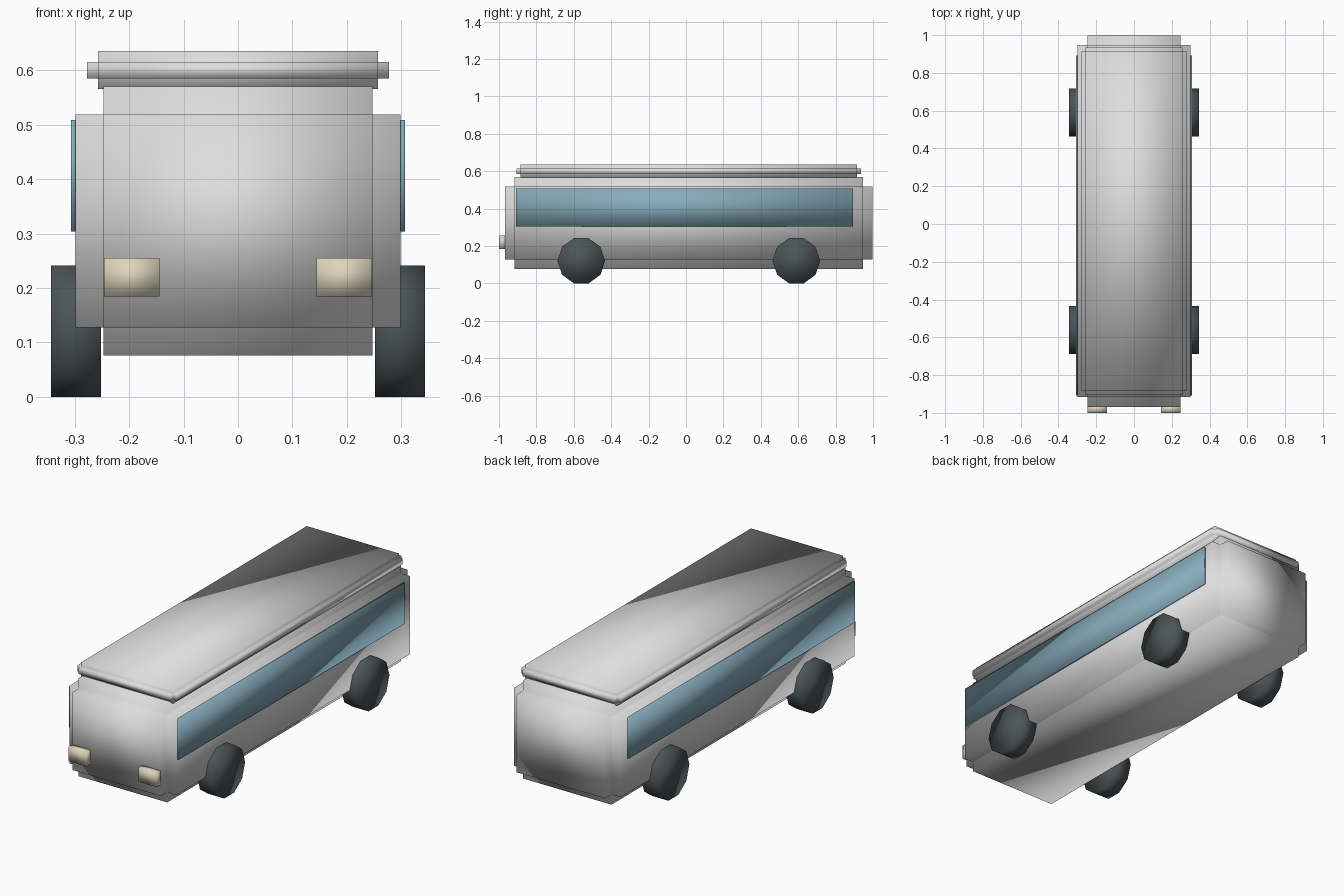
import bpy
import bmesh
import math
from mathutils import Matrix, Vector

if "Cube" in bpy.data.objects:
    bpy.data.objects.remove(bpy.data.objects["Cube"], do_unlink=True)


def material(name, colour):
    mat = bpy.data.materials.new(name)
    mat.use_nodes = True
    mat.diffuse_color = (*colour, 1)
    mat.node_tree.nodes["Principled BSDF"].inputs["Base Color"].default_value = (*colour, 1)
    return mat


PAINT = material("light grey paint", (0.73, 0.73, 0.73))
GLASS = material("blue glass", (0.24, 0.41, 0.50))
RUBBER = material("dark rubber", (0.07, 0.09, 0.10))
LENS = material("cream lens", (0.73, 0.66, 0.50))

MID_Y = 0.015  # the lamps push the body slightly back


def finish(name, bm, mat):
    """Turn a bmesh into a smooth shaded object of one colour."""
    for face in bm.faces:
        face.smooth = True
    mesh = bpy.data.meshes.new(name)
    bm.to_mesh(mesh)
    bm.free()
    mesh.materials.append(mat)
    obj = bpy.data.objects.new(name, mesh)
    bpy.context.collection.objects.link(obj)
    return obj


def add_box(bm, centre, size):
    matrix = Matrix.Translation(centre) @ Matrix.Diagonal((*size, 1))
    bmesh.ops.create_cube(bm, size=1, matrix=matrix)


def box(name, centre, size, mat):
    bm = bmesh.new()
    add_box(bm, centre, size)
    return finish(name, bm, mat)


def notched_box(name, centre, size, step, mat):
    """Box with square notches along its edges: a core that bulges once per axis."""
    bm = bmesh.new()
    for axis in range(3):
        dims = Vector(size) - Vector((2 * step,) * 3)
        dims[axis] = size[axis]
        add_box(bm, centre, dims)
    return finish(name, bm, mat)


def wheel(name, x, y):
    """Ten-sided wheel with a flat resting on the ground."""
    radius = 0.127
    height = radius * math.cos(math.pi / 10)
    bm = bmesh.new()
    bmesh.ops.create_cone(bm, cap_ends=True, segments=10, radius1=radius,
                          radius2=radius, depth=0.091)
    # Axle along x, with corners pointing fore and aft
    bm.transform(Matrix.Translation((x, y, height)) @ Matrix.Rotation(math.pi / 2, 4, "Y"))
    bm.verts.ensure_lookup_table()
    low = min(v.co.z for v in bm.verts)
    if low < -0.001:
        turn = Matrix.Rotation(math.pi / 10, 4, "X")
        bmesh.ops.rotate(bm, verts=bm.verts, cent=(x, y, height), matrix=turn)
    return finish(name, bm, RUBBER)


# Shell and roof cap
notched_box("body", (0, MID_Y, 0.323), (0.596, 1.966, 0.494), 0.051, PAINT)
notched_box("roof", (0, MID_Y, 0.60), (0.554, 1.84, 0.07), 0.02, PAINT)

# Mirrored parts
for side, s in (("left", 1), ("right", -1)):
    box(f"{side}_window", (s * 0.3025, -0.008, 0.406), (0.009, 1.802, 0.205), GLASS)
    box(f"{side}_headlight", (s * 0.195, -0.98, 0.22), (0.102, 0.04, 0.071), LENS)
    for end, e in (("front", -1), ("rear", 1)):
        wheel(f"{end}_{side}_wheel", s * 0.2975, MID_Y + e * 0.575)
